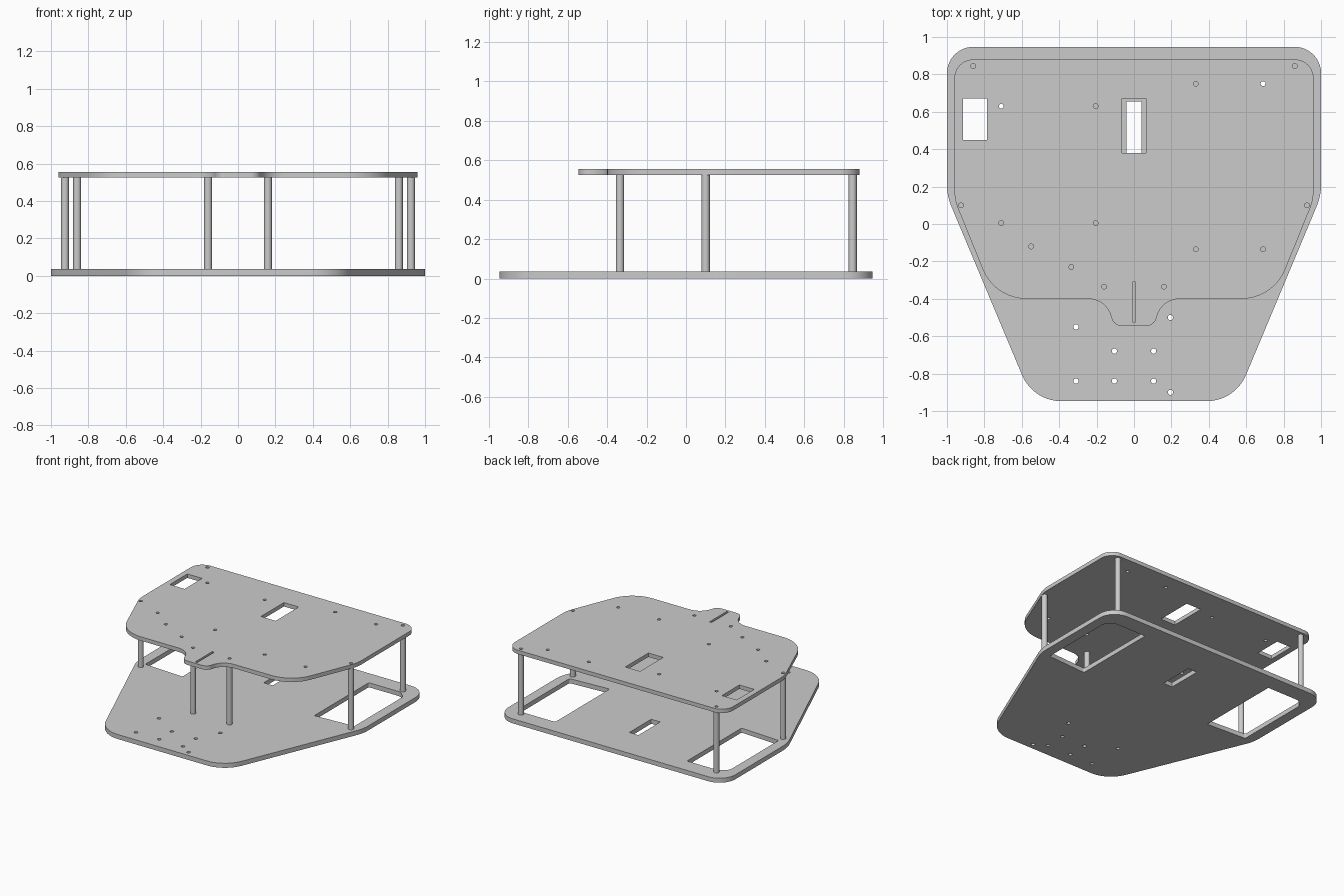
import bpy, bmesh, math
from mathutils import Vector

cube = bpy.data.objects.get("Cube")
if cube:
    bpy.data.objects.remove(cube, do_unlink=True)

grey = bpy.data.materials.new("plain_grey")
grey.use_nodes = True
colour = (0.6, 0.6, 0.6, 1)
grey.diffuse_color = colour
grey.node_tree.nodes["Principled BSDF"].inputs["Base Color"].default_value = colour


def rounded(corners, steps=10):
    """Round each (x, y, tangent length) corner with a circular arc."""
    out = []
    n = len(corners)
    for i, (x, y, t) in enumerate(corners):
        c = Vector((x, y))
        a = (Vector(corners[i - 1][:2]) - c).normalized()
        b = (Vector(corners[(i + 1) % n][:2]) - c).normalized()
        if t == 0:
            out.append(c)
            continue
        w = math.sin(a.angle(b) / 2)
        for k in range(steps + 1):
            u = k / steps
            wa, wc, wb = (1 - u) ** 2, 2 * w * u * (1 - u), u * u
            out.append((wa * (c + a * t) + wc * c + wb * (c + b * t)) / (wa + wc + wb))
    return out


def mirrored(half):
    return half + [(-x, y, t) for x, y, t in reversed(half)]


def rect(x0, x1, y0, y1, t=0):
    return rounded([(x0, y0, t), (x1, y0, t), (x1, y1, t), (x0, y1, t)], 4)


def circle(x, y, r=0.014, n=16):
    return [Vector((x + r * math.cos(k * math.tau / n), y + r * math.sin(k * math.tau / n)))
            for k in range(n)]


def finish(obj):
    obj.data.materials.clear()
    obj.data.materials.append(grey)
    bpy.ops.object.select_all(action="DESELECT")
    obj.select_set(True)
    bpy.context.view_layer.objects.active = obj
    bpy.ops.object.shade_smooth_by_angle(angle=math.radians(35))


def plate(name, loops, z0, z1):
    """Fill an outline with its cut-outs and give it thickness."""
    curve = bpy.data.curves.new(name, "CURVE")
    curve.dimensions = "2D"
    curve.fill_mode = "BOTH"
    curve.extrude = (z1 - z0) / 2
    for loop in loops:
        s = curve.splines.new("POLY")
        s.points.add(len(loop) - 1)
        for p, v in zip(s.points, loop):
            p.co = (v.x, v.y, 0, 1)
        s.use_cyclic_u = True
    temp = bpy.data.objects.new(name + "_outline", curve)
    bpy.context.collection.objects.link(temp)
    bpy.context.view_layer.update()
    graph = bpy.context.evaluated_depsgraph_get()
    mesh = bpy.data.meshes.new_from_object(temp.evaluated_get(graph))
    bpy.data.objects.remove(temp, do_unlink=True)
    bm = bmesh.new()
    bm.from_mesh(mesh)
    bmesh.ops.remove_doubles(bm, verts=bm.verts, dist=0.0002)
    bmesh.ops.recalc_face_normals(bm, faces=bm.faces)
    bmesh.ops.translate(bm, verts=bm.verts, vec=(0, 0, (z0 + z1) / 2))
    bm.to_mesh(mesh)
    bm.free()
    mesh.name = name
    obj = bpy.data.objects.new(name, mesh)
    bpy.context.collection.objects.link(obj)
    finish(obj)


posts = [(s * x, y) for x, y in [(0.86, 0.845), (0.925, 0.1), (0.16, -0.335)] for s in (-1, 1)]

# Lower plate: tapered front, two side openings, centre slot, screw holes
lower = [rounded(mirrored([(1, 0.947, 0.14), (1, 0.15, 0.06), (0.54, -0.947, 0.15)]))]
for s in (-1, 1):
    lower.append(rounded([(s * 0.58, 0.13, 0.01), (s * 0.92, 0.15, 0.01),
                          (s * 0.92, 0.76, 0.02), (s * 0.86, 0.815, 0.02),
                          (s * 0.58, 0.815, 0.01)], 4))
lower.append(rect(-0.04, 0.04, 0.38, 0.655))
front_holes = [(-0.31, -0.55), (0.195, -0.5), (-0.31, -0.84), (0.195, -0.9)]
front_holes += [(s * 0.105, y) for s in (-1, 1) for y in (-0.68, -0.84)]
lower += [circle(x, y) for x, y in front_holes]
plate("lower_plate", lower, 0, 0.036)

# Upper plate: rounded nose, two windows, nose slit, screw holes
upper = [rounded(mirrored([(0.96, 0.88, 0.1), (0.96, 0.13, 0.05), (0.745, -0.4, 0.17),
                           (0.145, -0.4, 0.1), (0.11, -0.545, 0.045)]))]
upper.append(rect(-0.065, 0.065, 0.38, 0.67))
upper.append(rect(-0.915, -0.785, 0.45, 0.67))
upper.append(rect(-0.009, 0.009, -0.525, -0.31))
board_holes = [(x, y) for x in (-0.71, -0.205) for y in (0.63, 0.005)]
board_holes += [(x, y) for x in (0.33, 0.69) for y in (0.75, -0.135)]
board_holes += [(-0.55, -0.12), (-0.335, -0.23)]
upper += [circle(x, y, 0.013) for x, y in board_holes + posts]
plate("upper_plate", upper, 0.525, 0.556)

# Six round spacer posts between the plates
for i, (x, y) in enumerate(posts):
    bpy.ops.mesh.primitive_cylinder_add(vertices=24, radius=0.021, depth=0.489,
                                        location=(x, y, 0.2805))
    post = bpy.context.object
    post.name = "spacer_post_" + str(i + 1)
    finish(post)
